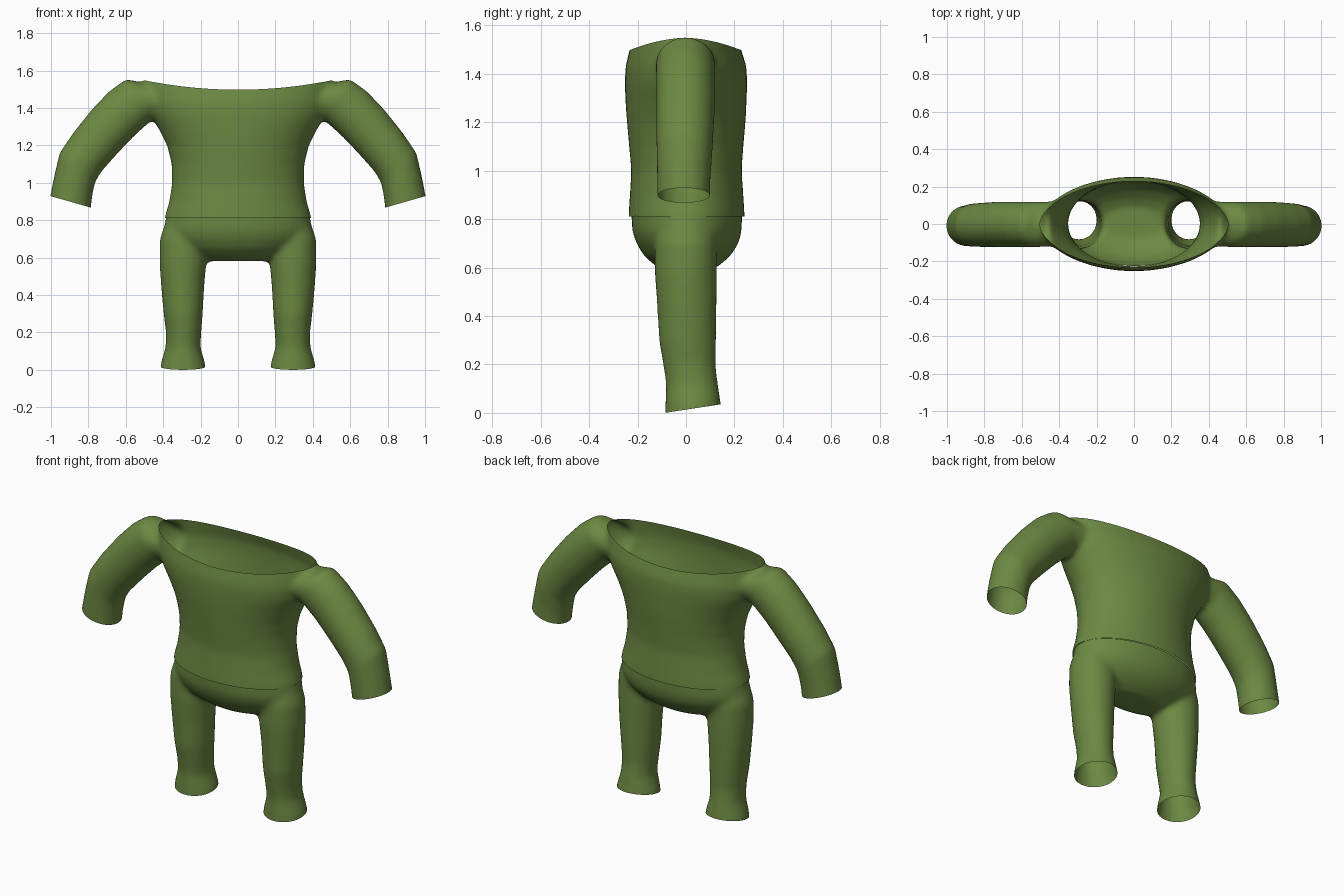
import bpy, bmesh, math
from mathutils import Vector

if "Cube" in bpy.data.objects:
    bpy.data.objects.remove(bpy.data.objects["Cube"])

green = bpy.data.materials.new("olive green cloth")
green.diffuse_color = (0.15, 0.25, 0.055, 1)
green.use_nodes = True
green.node_tree.nodes["Principled BSDF"].inputs["Base Color"].default_value = green.diffuse_color
SIDES = 40


def loft(bm, rings, side=1):
    """Closed tube through rings given as (outer xz, inner xz, y min, y max)."""
    loops = []
    for (ax, az), (bx, bz), y0, y1 in rings:
        a, b = Vector((ax * side, 0, az)), Vector((bx * side, 0, bz))
        mid, u = (a + b) / 2, (a - b) / 2
        loop = []
        for i in range(SIDES):
            t = 2 * math.pi * i / SIDES
            p = mid + u * math.cos(t)
            p.y = (y0 + y1) / 2 + (y1 - y0) / 2 * math.sin(t)
            loop.append(bm.verts.new(p))
        loops.append(loop)
    for lo, hi in zip(loops, loops[1:]):
        for i in range(SIDES):
            j = (i + 1) % SIDES
            bm.faces.new((lo[i], lo[j], hi[j], hi[i]))
    bm.faces.new(loops[0])
    bm.faces.new(loops[-1])


def column(rows):
    """Centred upright rings from (z, half width, y min, y max)."""
    return [((w, z), (-w, z), y0, y1) for z, w, y0, y1 in rows]


def fuse(name, bm):
    """Blend the overlapping tubes into one soft garment."""
    bmesh.ops.recalc_face_normals(bm, faces=bm.faces)
    mesh = bpy.data.meshes.new(name)
    bm.to_mesh(mesh)
    bm.free()
    mesh.materials.append(green)
    ob = bpy.data.objects.new(name, mesh)
    bpy.context.collection.objects.link(ob)
    bpy.ops.object.select_all(action='DESELECT')
    bpy.context.view_layer.objects.active = ob
    ob.select_set(True)
    remesh = ob.modifiers.new("blend", 'REMESH')
    remesh.mode = 'VOXEL'
    remesh.voxel_size = 0.013
    smooth = ob.modifiers.new("soften", 'SMOOTH')
    smooth.factor = 0.5
    smooth.iterations = 16
    for m in ("blend", "soften"):
        bpy.ops.object.modifier_apply(modifier=m)
    bm = bmesh.new()
    bm.from_mesh(ob.data)
    return ob, bm


def cut(bm, point, normal, keep=lambda x: True):
    """Open the garment: remove what lies on the normal's side."""
    faces = [f for f in bm.faces if keep(f.calc_center_median().x)]
    geom = set(faces)
    for f in faces:
        geom.update(f.verts)
        geom.update(f.edges)
    bmesh.ops.bisect_plane(bm, geom=list(geom), dist=1e-5, plane_co=point,
                           plane_no=normal, clear_outer=True)


def finish(ob, bm):
    for f in bm.faces:
        f.smooth = True
        f.material_index = 0
    bm.to_mesh(ob.data)
    bm.free()


# Shirt: torso plus two bent sleeves
bm = bmesh.new()
loft(bm, column([
    (0.72, 0.40, -0.24, 0.245), (0.82, 0.392, -0.237, 0.242),
    (0.90, 0.368, -0.232, 0.237), (1.0, 0.353, -0.226, 0.230),
    (1.1, 0.355, -0.235, 0.237), (1.2, 0.38, -0.244, 0.246),
    (1.28, 0.42, -0.25, 0.25), (1.36, 0.47, -0.253, 0.253),
    (1.43, 0.495, -0.25, 0.25), (1.50, 0.50, -0.233, 0.228),
    (1.57, 0.495, -0.215, 0.21), (1.66, 0.49, -0.20, 0.20)]))
sleeve = [((0.47, 1.53), (0.36, 1.36), -0.12, 0.12),
          ((0.60, 1.555), (0.465, 1.33), -0.125, 0.12),
          ((0.69, 1.49), (0.555, 1.25), -0.124, 0.12),
          ((0.78, 1.395), (0.64, 1.16), -0.124, 0.12),
          ((0.88, 1.27), (0.73, 1.06), -0.124, 0.115),
          ((0.955, 1.16), (0.765, 1.0), -0.122, 0.11),
          ((0.985, 1.03), (0.78, 0.92), -0.12, 0.102),
          ((1.01, 0.90), (0.79, 0.82), -0.118, 0.10)]
for s in (1, -1):
    loft(bm, sleeve, s)
shirt, bm = fuse("shirt", bm)
cut(bm, (0, 0, 0.812), (0, 0, -1))                        # hem
for s in (1, -1):                                          # cuffs
    cut(bm, (0.9 * s, 0, 0.90), (0.06 * s, 0, -0.21), lambda x: x * s > 0.7)
for v in bm.verts:                                         # scooped neckline
    v.co.z -= 0.2 * v.co.x ** 2
cut(bm, (0, 0, 1.498), (0, 0, 1))
for v in bm.verts:
    v.co.z += 0.2 * v.co.x ** 2
finish(shirt, bm)

# Trousers: rounded seat plus two legs flaring at the ankle
bm = bmesh.new()
loft(bm, column([
    (0.92, 0.37, -0.22, 0.225), (0.82, 0.386, -0.226, 0.232),
    (0.75, 0.395, -0.222, 0.23), (0.70, 0.375, -0.205, 0.217),
    (0.65, 0.32, -0.175, 0.185), (0.61, 0.25, -0.13, 0.14),
    (0.582, 0.17, -0.08, 0.09)]))
leg = [((0.385, 0.80), (0.19, 0.80), -0.11, 0.11),
       ((0.418, 0.70), (0.165, 0.70), -0.13, 0.128),
       ((0.42, 0.58), (0.168, 0.58), -0.13, 0.128),
       ((0.412, 0.45), (0.18, 0.45), -0.12, 0.127),
       ((0.398, 0.30), (0.188, 0.30), -0.112, 0.125),
       ((0.386, 0.20), (0.196, 0.20), -0.095, 0.123),
       ((0.388, 0.12), (0.20, 0.12), -0.083, 0.132),
       ((0.415, 0.03), (0.173, 0.03), -0.086, 0.146),
       ((0.42, -0.06), (0.168, -0.06), -0.09, 0.148)]
for s in (1, -1):
    loft(bm, leg, s)
trousers, bm = fuse("trousers", bm)
cut(bm, (0, 0, 0.815), (0, 0, 1))                          # waist
cut(bm, (0, -0.088, 0), (0, 0.035, -0.23))                 # sloped leg openings
finish(trousers, bm)
